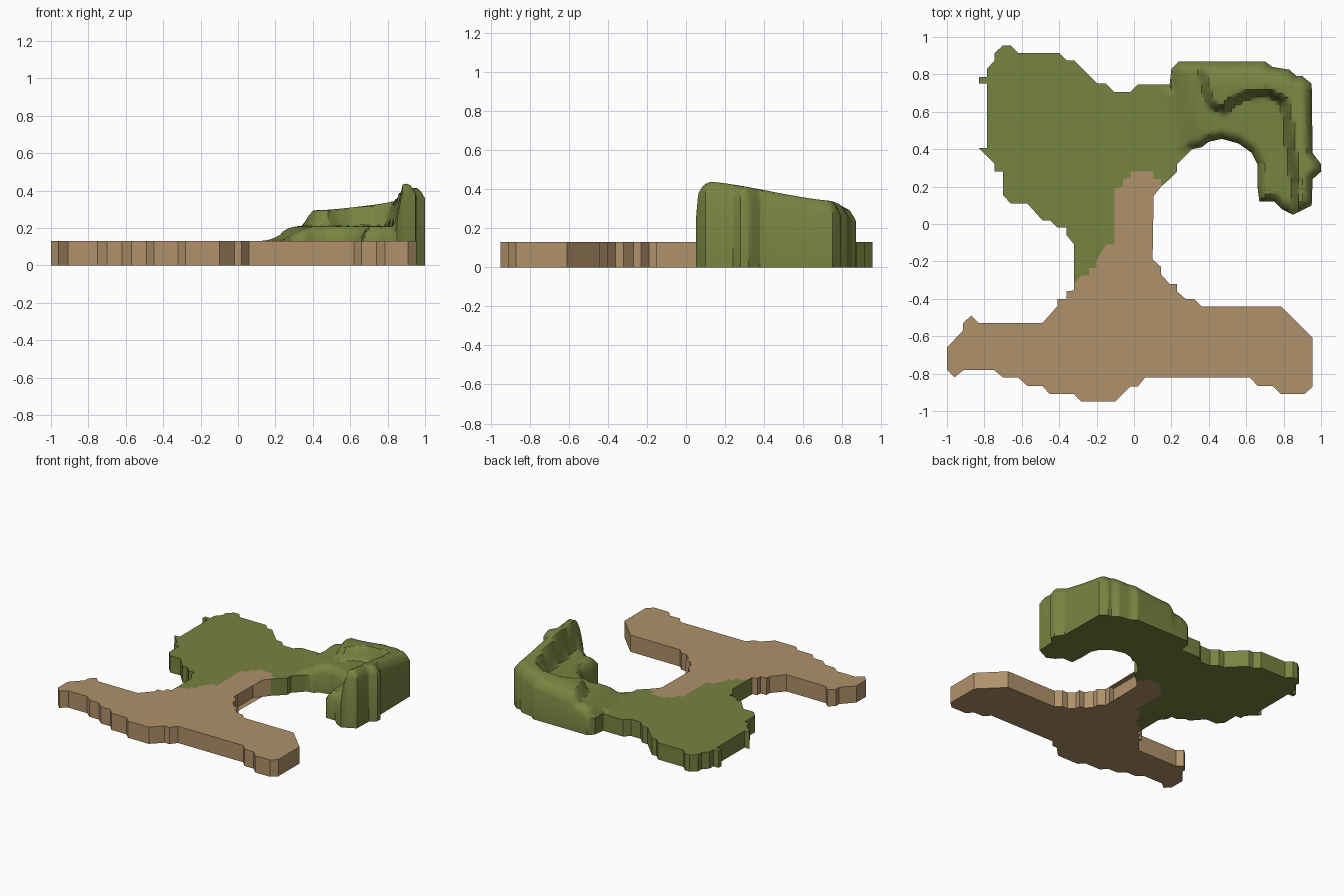
import bpy, bmesh
from mathutils import Vector
from mathutils.geometry import intersect_point_line

if "Cube" in bpy.data.objects:
    bpy.data.objects.remove(bpy.data.objects["Cube"])

BASE = 0.13  # slab thickness

# Stepped border shared by both regions; its lower end is a regular staircase
border = [(.145, .20), (.145, .24), (.105, .24), (.105, .28), (-.02, .28), (-.02, .25),
          (-.06, .24), (-.06, .20), (-.105, .19), (-.105, -.11), (-.15, -.11), (-.15, -.19)]
for i in range(4):
    border += [(-.20 - .04 * i, -.195 - .04 * i), (-.20 - .04 * i, -.235 - .04 * i)]

tan_coast = [(-.36, -.36), (-.36, -.40), (-.41, -.40), (-.41, -.44), (-.49, -.53), (-.83, -.53),
             (-.87, -.49), (-.915, -.53), (-.915, -.57), (-1, -.66), (-1, -.78), (-.96, -.82),
             (-.91, -.78), (-.75, -.78), (-.70, -.82), (-.62, -.82), (-.57, -.865), (-.49, -.865),
             (-.45, -.91), (-.32, -.91), (-.28, -.95), (-.10, -.95), (-.02, -.87), (.02, -.87),
             (.06, -.82), (.62, -.82), (.66, -.865), (.74, -.865), (.785, -.91), (.91, -.91),
             (.955, -.87), (.955, -.61), (.785, -.44), (.36, -.44), (.32, -.40), (.275, -.40),
             (.23, -.36), (.23, -.32), (.19, -.32), (.145, -.27), (.145, -.23), (.10, -.19),
             (.10, -.15), (.06, -.15), (.06, .10), (.105, .15), (.105, .20)]

green_west = [(-.32, -.11), (-.36, -.06), (-.36, -.02), (-.41, -.02), (-.45, .02), (-.49, .02),
              (-.57, .11), (-.66, .11), (-.70, .155), (-.70, .28), (-.745, .28), (-.745, .32),
              (-.83, .405), (-.785, .405), (-.785, .705), (-.785, .75), (-.83, .75), (-.83, .785),
              (-.785, .785), (-.785, .83), (-.745, .875), (-.745, .915), (-.70, .955),
              (-.66, .955), (-.62, .915), (-.40, .915), (-.36, .875), (-.32, .875),
              (-.195, .75), (-.15, .75), (-.105, .705), (-.02, .705), (.02, .745)]

hill_edge = [(.19, .745), (.20, .83), (.24, .87), (.70, .87), (.74, .84), (.83, .825),
             (.87, .79), (.90, .79), (.95, .75), (.955, .38), (1, .32), (1, .28), (.955, .24),
             (.95, .10), (.85, .05), (.79, .08), (.75, .12), (.67, .12), (.66, .20), (.66, .32),
             (.63, .38), (.56, .43), (.47, .455), (.40, .44), (.36, .41), (.31, .40),
             (.23, .32), (.23, .28), (.19, .24)]

# High terrace on the hill
terrace = [(.38, .95), (.37, .83), (.39, .72), (.42, .64), (.48, .62), (.52, .66), (.60, .70),
           (.72, .71), (.81, .66), (.83, .55), (.84, .45), (.85, .38), (.87, .22), (.86, 0),
           (1.1, 0), (1.1, .95)]


def step(a, b, v):
    t = min(1, max(0, (v - a) / (b - a)))
    return t * t * (3 - 2 * t)


def line_dist(p, poly, closed):
    best = 9
    for i in range(len(poly) - (0 if closed else 1)):
        a, b = Vector(poly[i]), Vector(poly[(i + 1) % len(poly)])
        t = intersect_point_line(p, a, b)[1]
        best = min(best, (p - a.lerp(b, min(1, max(0, t)))).length)
    return best


def inside(p, poly):
    hit = False
    for i in range(len(poly)):
        (x1, y1), (x2, y2) = poly[i - 1], poly[i]
        if (y1 > p.y) != (y2 > p.y) and p.x < x1 + (p.y - y1) * (x2 - x1) / (y2 - y1):
            hit = not hit
    return hit


def hill_height(co):
    x, y = co.x, co.y
    if x < 0.14:
        return BASE
    p = Vector((x, y))
    low = BASE + 0.08 * step(0.12, 0.36, x + 0.25 * (y - 0.7))
    high = 0.295 + 0.04 * step(0.4, 0.9, x) + 0.11 * step(0.85, 0.0, y) * step(0.7, 0.88, x)
    high -= 0.025 * step(0.74, 0.87, y)
    d = line_dist(p, terrace, True) * (1 if inside(p, terrace) else -1)
    z = low + (high - low) * step(-0.035, 0.02, d)
    # rounded rim
    e = line_dist(p, hill_edge, False)
    if e < 0.05:
        z -= 0.06 * (1 - e / 0.05) ** 2
    return max(BASE, z)


def material(name, rgb):
    m = bpy.data.materials.new(name)
    m.diffuse_color = (*rgb, 1)
    m.use_nodes = True
    m.node_tree.nodes["Principled BSDF"].inputs["Base Color"].default_value = m.diffuse_color
    return m


def slab(name, outline, mat, height=None):
    bm = bmesh.new()
    f = bm.faces.new([bm.verts.new((x, y, 0)) for x, y in outline])
    bmesh.ops.triangulate(bm, faces=[f])
    if height:  # grid cuts over the hill only
        def cut(co, no):
            faces = [f for f in bm.faces if any(v.co.x > 0.121 for v in f.verts)]
            geom = set(faces)
            for f in faces:
                geom.update(f.verts)
                geom.update(f.edges)
            bmesh.ops.bisect_plane(bm, geom=list(geom), dist=1e-5, plane_co=co, plane_no=no)
        for i in range(45):
            cut((0.12 + i * 0.02, 0, 0), (1, 0, 0))
        for i in range(41):
            cut((0, 0.06 + i * 0.02, 0), (0, 1, 0))
    r = bmesh.ops.extrude_face_region(bm, geom=bm.faces[:], use_keep_orig=True)
    for v in r["geom"]:
        if isinstance(v, bmesh.types.BMVert):
            v.co.z = height(v.co) if height else BASE
    bmesh.ops.recalc_face_normals(bm, faces=bm.faces[:])
    me = bpy.data.meshes.new(name)
    bm.to_mesh(me)
    bm.free()
    ob = bpy.data.objects.new(name, me)
    bpy.context.collection.objects.link(ob)
    me.materials.append(mat)
    bpy.ops.object.select_all(action='DESELECT')
    ob.select_set(True)
    bpy.context.view_layer.objects.active = ob
    bpy.ops.object.shade_smooth_by_angle(angle=0.6)


# Tan lowland slab
slab("tan_lowland", border + tan_coast[:-1], material("sandy tan", (0.43, 0.285, 0.142)))
# Green land with the raised rocky hook
slab("green_land_with_hill", border + green_west + hill_edge,
     material("moss green", (0.185, 0.23, 0.053)), hill_height)
